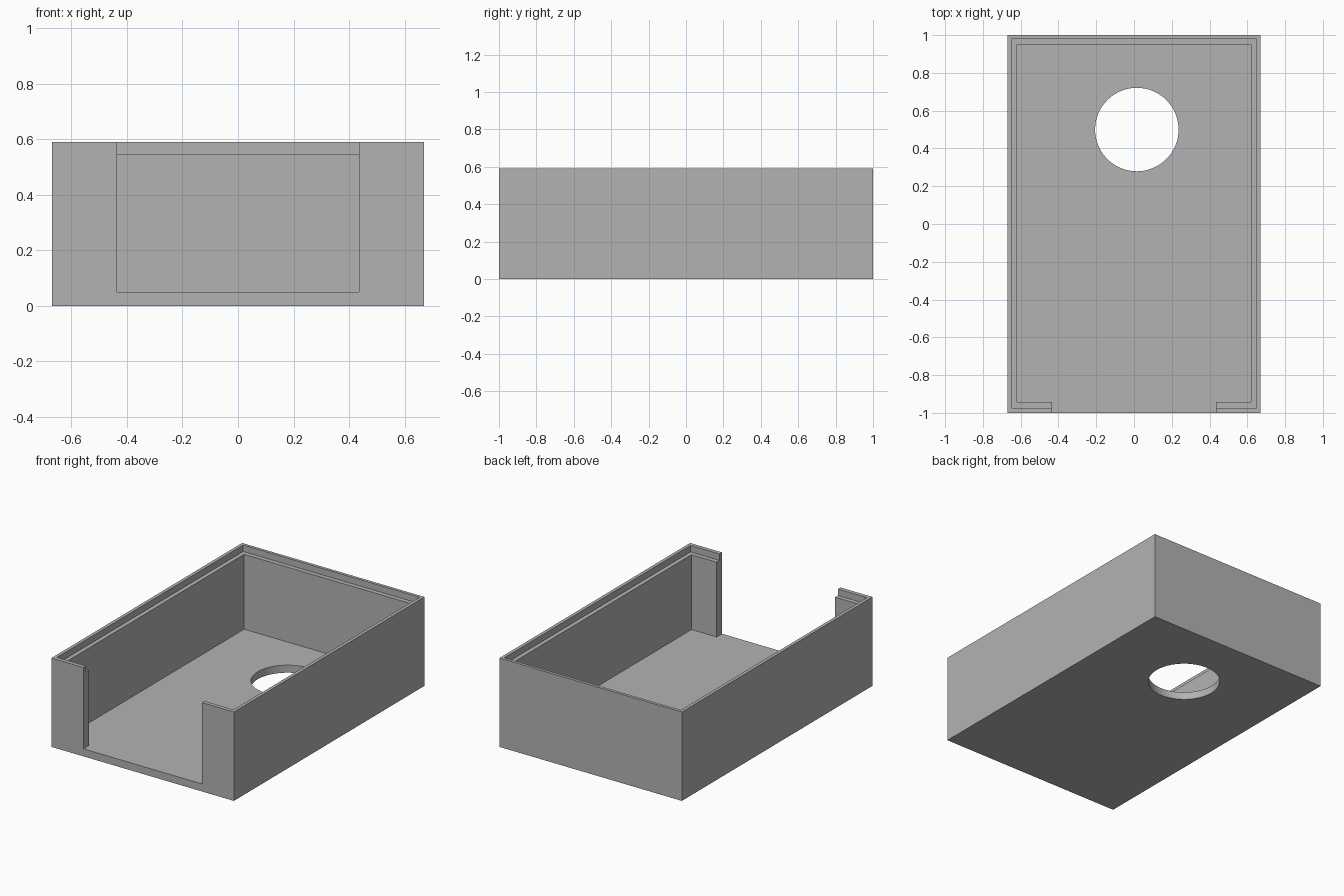
import bpy
import bmesh
from mathutils import Vector

default = bpy.data.objects.get("Cube")
if default:
    bpy.data.objects.remove(default, do_unlink=True)

WIDTH, LENGTH, HEIGHT = 1.34, 2.0, 0.59
FLOOR, LEDGE = 0.05, 0.547

grey = bpy.data.materials.new("plain grey")
grey.use_nodes = True
colour = (0.45, 0.45, 0.45, 1)
grey.diffuse_color = colour
grey.node_tree.nodes["Principled BSDF"].inputs["Base Color"].default_value = colour


def add_object(name, bm):
    mesh = bpy.data.meshes.new(name)
    bm.to_mesh(mesh)
    bm.free()
    mesh.materials.append(grey)
    obj = bpy.data.objects.new(name, mesh)
    bpy.context.collection.objects.link(obj)
    return obj


def box(name, low, high):
    low, high = Vector(low), Vector(high)
    bm = bmesh.new()
    bmesh.ops.create_cube(bm, size=1)
    bmesh.ops.scale(bm, vec=high - low, verts=bm.verts)
    bmesh.ops.translate(bm, vec=(low + high) / 2, verts=bm.verts)
    return add_object(name, bm)


def cylinder(name, centre, radius, depth):
    bm = bmesh.new()
    bmesh.ops.create_cone(bm, cap_ends=True, segments=64, radius1=radius,
                          radius2=radius, depth=depth)
    bmesh.ops.translate(bm, vec=centre, verts=bm.verts)
    return add_object(name, bm)


# Solid block that becomes the open tray
tray = box("tray", (-WIDTH / 2, -LENGTH / 2, 0), (WIDTH / 2, LENGTH / 2, HEIGHT))

# Cavity, stepped rim, front opening and round floor hole
cutters = [
    box("cavity_cutter", (-0.62, -0.943, FLOOR), (0.62, 0.95, 1)),
    box("rim_cutter", (-0.648, -0.973, LEDGE), (0.648, 0.98, 1)),
    box("opening_cutter", (-0.435, -1.2, FLOOR), (0.435, -0.8, 1)),
    cylinder("hole_cutter", (0.015, 0.5, 0), 0.221, 0.4),
]
for cutter in cutters:
    cutter.hide_render = True
    cut = tray.modifiers.new(cutter.name, "BOOLEAN")
    cut.operation = "DIFFERENCE"
    cut.solver = "EXACT"
    cut.object = cutter

# Bake the cuts into the tray and discard the cutters
graph = bpy.context.evaluated_depsgraph_get()
cut_mesh = bpy.data.meshes.new_from_object(tray.evaluated_get(graph))
tray.modifiers.clear()
tray.data = cut_mesh
for cutter in cutters:
    bpy.data.objects.remove(cutter, do_unlink=True)

# Smooth the hole wall while keeping all box edges sharp
bpy.ops.object.select_all(action="DESELECT")
tray.select_set(True)
bpy.context.view_layer.objects.active = tray
bpy.ops.object.shade_smooth_by_angle(angle=0.5)
